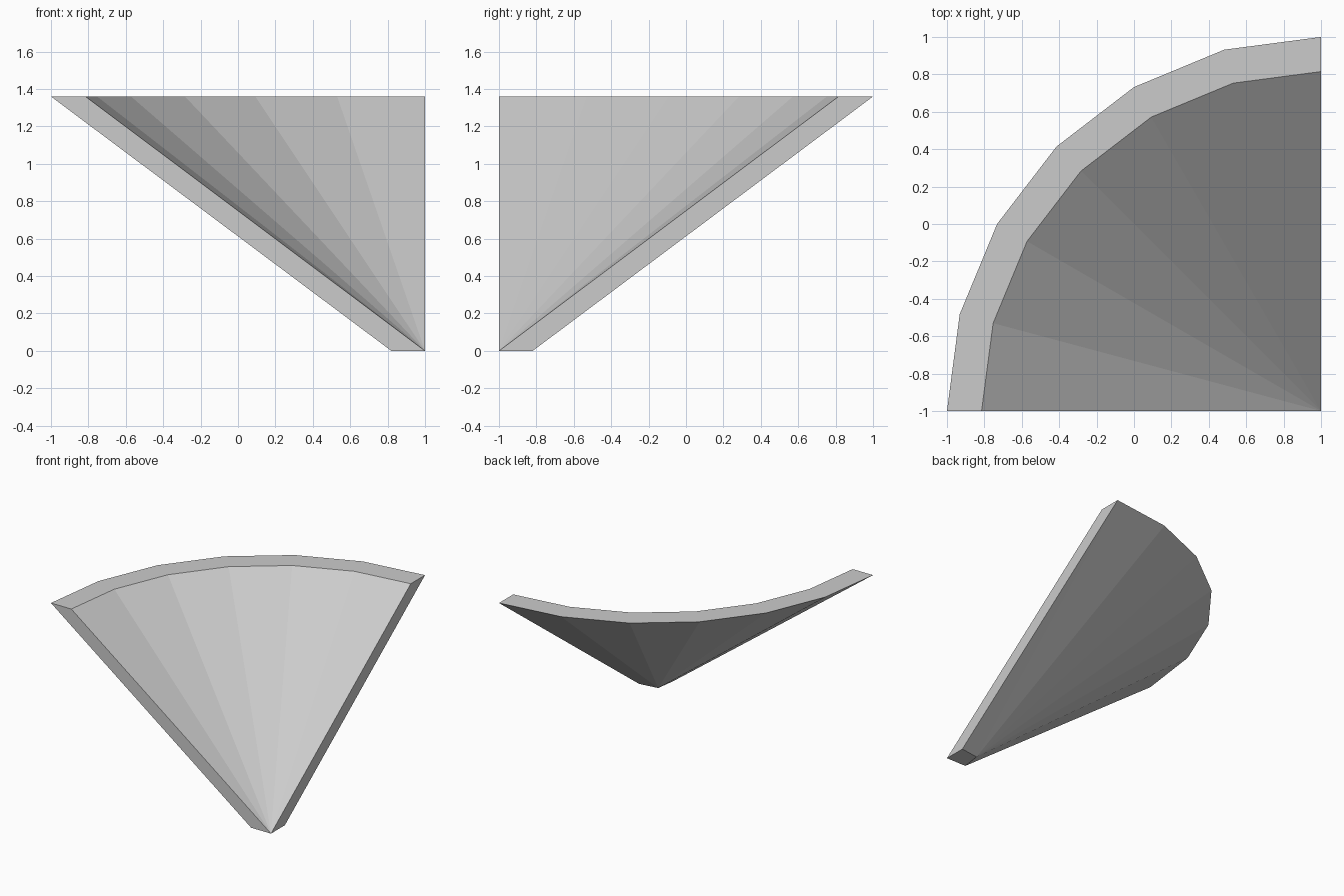
import bpy, bmesh
from math import cos, sin, radians

cube = bpy.data.objects.get("Cube")
if cube:
    bpy.data.objects.remove(cube, do_unlink=True)

HEIGHT = 1.36
OUTER, INNER = 2.0, 1.815
FOOT, FOOT_CORNER = 0.18, 0.158
STEPS = 6

grey = bpy.data.materials.new("light grey")
grey.use_nodes = True
colour = (0.6, 0.6, 0.6, 1)
grey.diffuse_color = colour
grey.node_tree.nodes["Principled BSDF"].inputs["Base Color"].default_value = colour

bm = bmesh.new()


def point(left, back, z):
    """Vertex measured from the cone axis at the front corner."""
    return bm.verts.new((1 - left, back - 1, z))


def arc(radius):
    angles = [radians(90 * i / STEPS) for i in range(STEPS + 1)]
    return [point(radius * cos(a), radius * sin(a), HEIGHT) for a in angles]


# Rims of the quarter cone, its inner tip and the flat foot
outer, inner = arc(OUTER), arc(INNER)
tip = point(0, 0, 0)
foot_a = point(FOOT, 0, 0)
foot_b = point(0, FOOT, 0)
corner = point(FOOT_CORNER, FOOT_CORNER, 0)
bm.faces.new((tip, foot_a, corner, foot_b))

# Inner fan, top rim and outer fan
for i in range(STEPS):
    j = i + 1
    bm.faces.new((tip, inner[i], inner[j]))
    bm.faces.new((inner[i], outer[i], outer[j], inner[j]))
    bm.faces.new((outer[i], corner, outer[j]))

# Cut ends and the slivers that join them to the outer fan
for foot, k in ((foot_a, 0), (foot_b, STEPS)):
    bm.faces.new((tip, foot, outer[k], inner[k]))
    bm.faces.new((foot, corner, outer[k]))

bmesh.ops.recalc_face_normals(bm, faces=bm.faces)
mesh = bpy.data.meshes.new("quarter_cone_shell")
bm.to_mesh(mesh)
bm.free()
mesh.materials.append(grey)
shell = bpy.data.objects.new("quarter_cone_shell", mesh)
bpy.context.collection.objects.link(shell)
